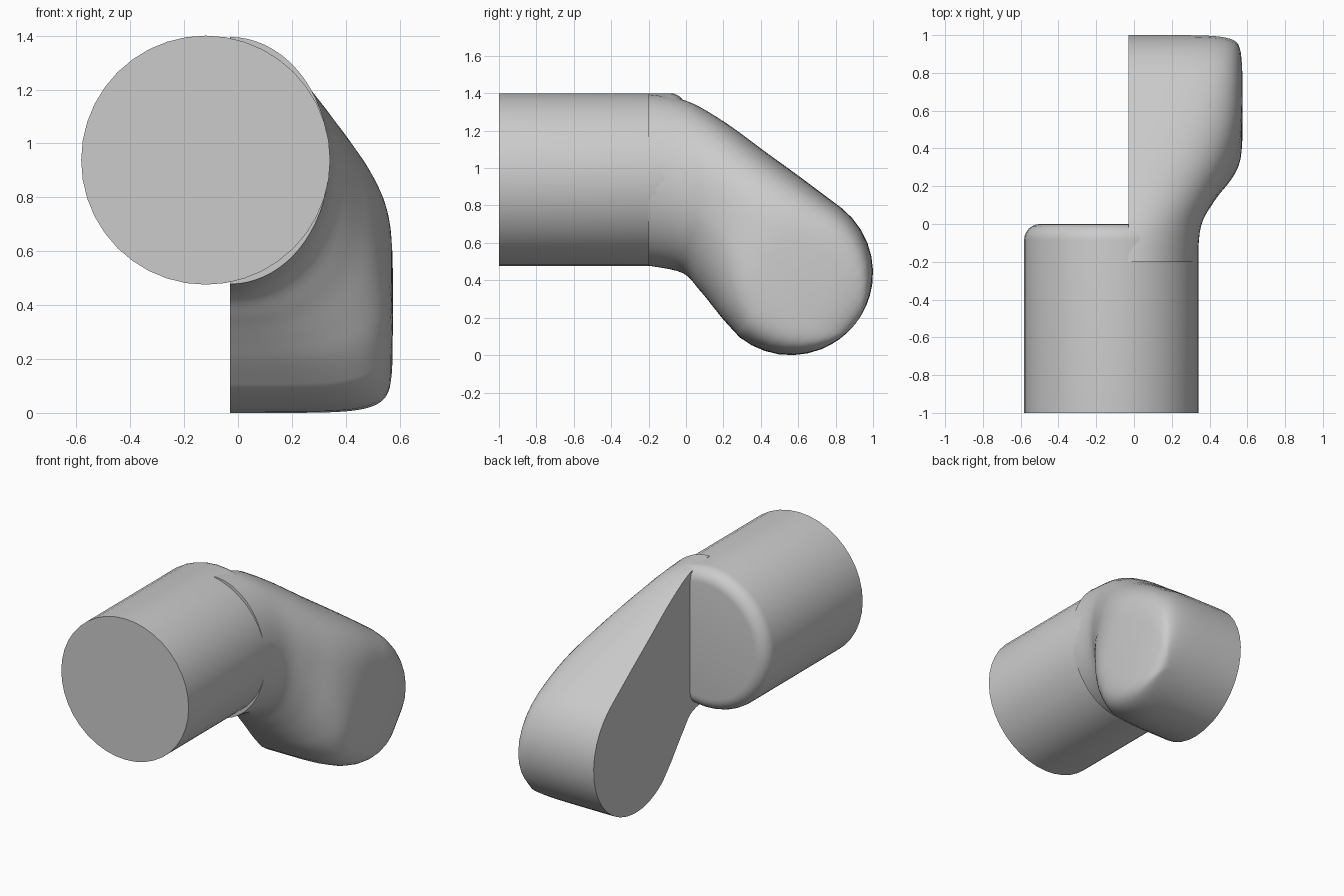
import bpy, bmesh, math
from mathutils import Matrix, Vector

cube = bpy.data.objects.get("Cube")
if cube:
    bpy.data.objects.remove(cube, do_unlink=True)

grey = bpy.data.materials.new("plain_grey")
grey.use_nodes = True
colour = (0.6, 0.6, 0.6, 1)
grey.diffuse_color = colour
grey.node_tree.nodes["Principled BSDF"].inputs["Base Color"].default_value = colour


def finish(bm, name):
    bmesh.ops.recalc_face_normals(bm, faces=bm.faces)
    mesh = bpy.data.meshes.new(name)
    bm.to_mesh(mesh)
    bm.free()
    mesh.materials.append(grey)
    obj = bpy.data.objects.new(name, mesh)
    bpy.context.collection.objects.link(obj)
    bpy.ops.object.select_all(action="DESELECT")
    obj.select_set(True)
    bpy.context.view_layer.objects.active = obj
    bpy.ops.object.shade_smooth_by_angle(angle=math.radians(40))
    return obj


# Straight round tube, rim rounded at the back
bm = bmesh.new()
bmesh.ops.create_cone(bm, cap_ends=True, segments=40, radius1=0.462, radius2=0.462, depth=1,
                      matrix=Matrix.Translation((-0.12, -0.5, 0.938)) @ Matrix.Rotation(math.pi / 2, 4, "X"))
rim = [e for e in bm.edges if all(v.co.y > -0.01 for v in e.verts)]
bmesh.ops.bevel(bm, geom=rim, offset=0.085, segments=6, profile=0.5, affect="EDGES")
finish(bm, "round_tube")

# Bent arm: half sections given as top y, z, bottom y, z, outer x, squareness
FLAT_X = -0.03
CENTRE = Vector((0.56, 0.44))
RADIUS = 0.44
ACROSS = Vector((0.62, 0.785))
ALONG = Vector((0.785, -0.62))
stations = [
    (-0.20, 1.395, -0.20, 0.478, 0.338, 2),
    (0.00, 1.36, -0.02, 0.44, 0.355, 2.1),
    (0.20, 1.25, 0.07, 0.35, 0.43, 2.4),
    (0.42, 1.09, 0.14, 0.265, 0.52, 2.9),
    (0.62, 0.945, 0.20, 0.19, 0.565, 3.7),
]


def end_station(angle):
    s = math.sin(angle)
    mid = CENTRE + ALONG * RADIUS * s
    half = ACROSS * RADIUS * math.cos(angle)
    outer = 0.45 + 0.125 * max(0, 1 - s ** 4) ** 0.25
    return (*(mid + half), *(mid - half), outer, 5 + 2 * s)


def smooth_between(a, b, c, d, t):
    return [0.5 * (2 * q + (r - p) * t + (2 * p - 5 * q + 4 * r - s) * t * t
                   + (3 * q - p - 3 * r + s) * t ** 3) for p, q, r, s in zip(a, b, c, d)]


controls = stations + [end_station(0)]
sections = []
for i in range(len(controls) - 1):
    before = controls[max(i - 1, 0)]
    after = controls[min(i + 2, len(controls) - 1)]
    sections += [smooth_between(before, controls[i], controls[i + 1], after, k / 5) for k in range(5)]
sections += [end_station(math.radians(a)) for a in (0, 10, 20, 30, 40, 50, 60, 68, 75, 81, 86, 90)]

bm = bmesh.new()
STEPS = 36
rings = []
for ty, tz, by, bz, outer, n in sections:
    top, bottom = Vector((ty, tz)), Vector((by, bz))
    ring = []
    for j in range(STEPS + 1):
        a = math.pi * (j / STEPS - 0.5)
        v = math.copysign(abs(math.sin(a)) ** (2 / n), a)
        x = FLAT_X + (outer - FLAT_X) * max(0, math.cos(a)) ** (2 / n)
        if j in (0, STEPS):
            x = FLAT_X
        p = (top + bottom) / 2 + (top - bottom) / 2 * v
        ring.append(bm.verts.new((x, p.x, p.y)))
    rings.append(ring)
for r0, r1 in zip(rings, rings[1:]):
    for j in range(STEPS + 1):
        k = (j + 1) % (STEPS + 1)
        bm.faces.new((r0[j], r0[k], r1[k], r1[j]))
bm.faces.new(rings[0])
bmesh.ops.remove_doubles(bm, verts=bm.verts, dist=0.0005)
finish(bm, "bent_arm")
